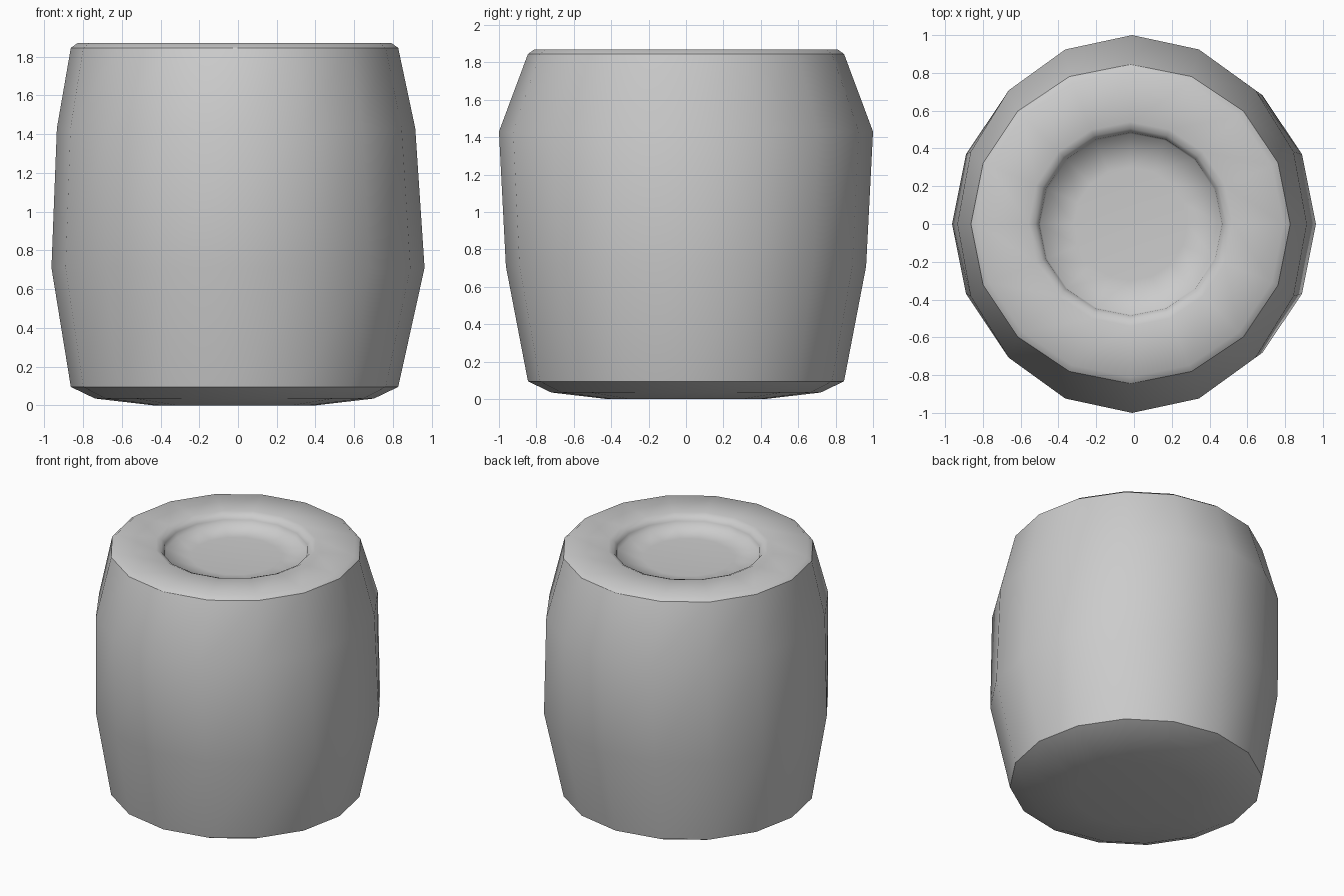
import bpy
import bmesh
from math import cos, sin, tau

cube = bpy.data.objects.get("Cube")
if cube:
    bpy.data.objects.remove(cube, do_unlink=True)

SIDES = 16


def make_material(name, colour):
    mat = bpy.data.materials.new(name)
    mat.use_nodes = True
    mat.diffuse_color = colour
    mat.node_tree.nodes["Principled BSDF"].inputs["Base Color"].default_value = colour
    return mat


def lathe(name, rings, sharp_rings, mat):
    """Skin stacked rings of (z, radius x, radius y, centre x), closing both ends."""
    bm = bmesh.new()
    loops = []
    for z, rx, ry, cx in rings:
        loops.append([bm.verts.new((cx + rx * cos(tau * i / SIDES),
                                    ry * sin(tau * i / SIDES), z))
                      for i in range(SIDES)])
    for low, high in zip(loops, loops[1:]):
        for i in range(SIDES):
            j = (i + 1) % SIDES
            bm.faces.new((low[i], low[j], high[j], high[i]))
    bm.faces.new(loops[0][::-1])
    bm.faces.new(loops[-1])
    for face in bm.faces:
        face.smooth = True
    # crisp shoulder and base edges, everything else is soft
    for k in sharp_rings:
        for i in range(SIDES):
            bm.edges.get((loops[k][i], loops[k][(i + 1) % SIDES])).smooth = False
    mesh = bpy.data.meshes.new(name)
    bm.to_mesh(mesh)
    bm.free()
    mesh.materials.append(mat)
    obj = bpy.data.objects.new(name, mesh)
    bpy.context.collection.objects.link(obj)
    return obj


grey = make_material("plain grey", (0.6, 0.6, 0.6, 1))

OFF = -0.018  # the ends sit slightly off the belly's axis
barrel_rings = [
    # rounded underside
    (0.0, 0.42, 0.42, OFF),
    (0.035, 0.72, 0.72, OFF),
    (0.095, 0.845, 0.845, OFF),
    # bulging wall
    (0.71, 0.963, 0.963, 0),
    (1.43, 0.925, 1.0, -0.01),
    (1.845, 0.845, 0.845, OFF),
    # bevelled rim
    (1.87, 0.81, 0.81, OFF),
    (1.87, 0.54, 0.54, OFF),
    # shallow recess
    (1.855, 0.505, 0.505, OFF),
    (1.83, 0.485, 0.485, OFF),
    (1.795, 0.478, 0.478, OFF),
    (1.785, 0.3, 0.3, OFF),
    (1.78, 0.1, 0.1, OFF),
]
lathe("barrel_body", barrel_rings, (2, 5), grey)
